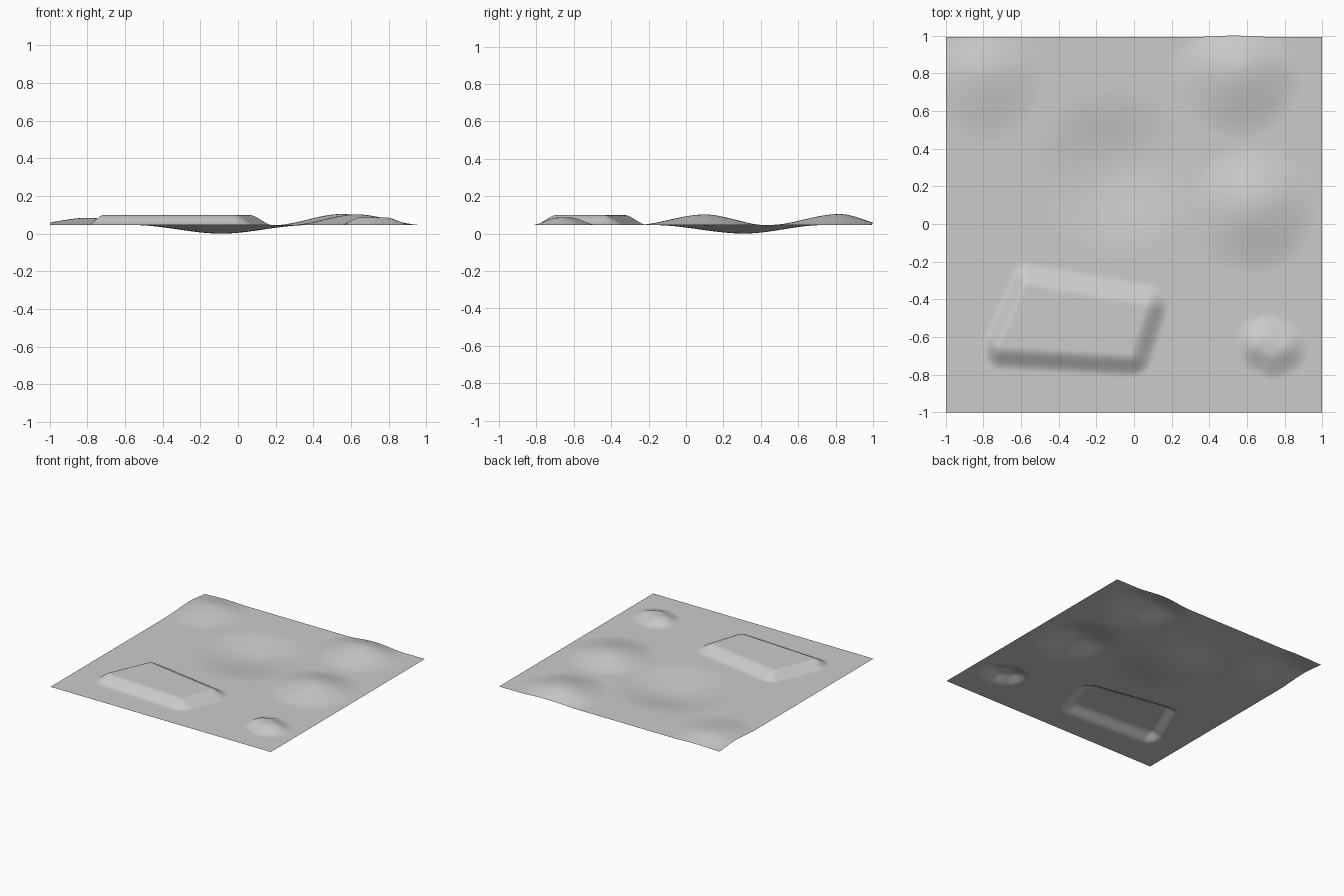
import bpy, bmesh, math
from mathutils import Vector

if "Cube" in bpy.data.objects:
    bpy.data.objects.remove(bpy.data.objects["Cube"])

BASE = 0.046

# Round hills and the hollow: x, y, height, x radius, radius toward front, radius toward back
MOUNDS = [
    (0.55, 0.82, 0.059, 0.36, 0.38, 0.25),
    (0.63, 0.10, 0.057, 0.36, 0.38, 0.33),
    (-0.80, 0.80, 0.039, 0.33, 0.38, 0.25),
    (-0.09, 0.31, -0.045, 0.46, 0.48, 0.42),
]
# Flat tops of the sculpted plateau and the small knoll
PLATEAU = [Vector(p) for p in ((-0.71, -0.65), (-0.02, -0.69), (0.06, -0.44), (-0.57, -0.33))]
KNOLL = [Vector(p) for p in ((0.65, -0.64), (0.73, -0.68), (0.78, -0.66), (0.70, -0.62))]


def falloff(t):
    t = min(max(t, 0.0), 1.0)
    return 1 - t * t * (3 - 2 * t)


def mound(x, y, m):
    cx, cy, h, rx, front, back = m
    ry = front if y < cy else back
    return h * falloff(math.hypot((x - cx) / rx, (y - cy) / ry))


def polygon_distance(x, y, poly):
    """Distance outside a counter-clockwise polygon, tighter on its left side."""
    p = Vector((x, y))
    inside, best = True, 9.0
    for a, b in zip(poly, poly[1:] + poly[:1]):
        e = b - a
        if e.cross(p - a) < 0:
            inside = False
        t = min(max((p - a).dot(e) / e.length_squared, 0), 1)
        d = p - (a + e * t)
        if d.x < 0:
            d.x *= 1.35
        best = min(best, d.length)
    return 0.0 if inside else best


def height(x, y):
    z = BASE + sum(mound(x, y, m) for m in MOUNDS)
    if y < -0.1:
        z += 0.054 * falloff(polygon_distance(x, y, PLATEAU) / 0.125)
        z += 0.041 * falloff(polygon_distance(x, y, KNOLL) / 0.15)
    return z


# Terrain sheet: a fine grid raised into hills, hollow, plateau and knoll
bm = bmesh.new()
bmesh.ops.create_grid(bm, x_segments=170, y_segments=170, size=1.0)
for v in bm.verts:
    x, y = v.co.x * 0.997, v.co.y * 0.996 - 0.004
    v.co = (x, y, height(x, y))
    # the hill on the back edge leans outward slightly
    v.co.y += 0.008 * falloff(math.hypot(x - 0.53, y - 0.992) / 0.24)
low = min(v.co.z for v in bm.verts)
for v in bm.verts:
    v.co.z -= low
    
mesh = bpy.data.meshes.new("terrain")
bm.to_mesh(mesh)
bm.free()
for p in mesh.polygons:
    p.use_smooth = True
terrain = bpy.data.objects.new("terrain", mesh)
bpy.context.collection.objects.link(terrain)

grey = bpy.data.materials.new("light grey")
grey.diffuse_color = (0.6, 0.6, 0.6, 1)
grey.use_nodes = True
grey.node_tree.nodes["Principled BSDF"].inputs["Base Color"].default_value = grey.diffuse_color
mesh.materials.append(grey)
